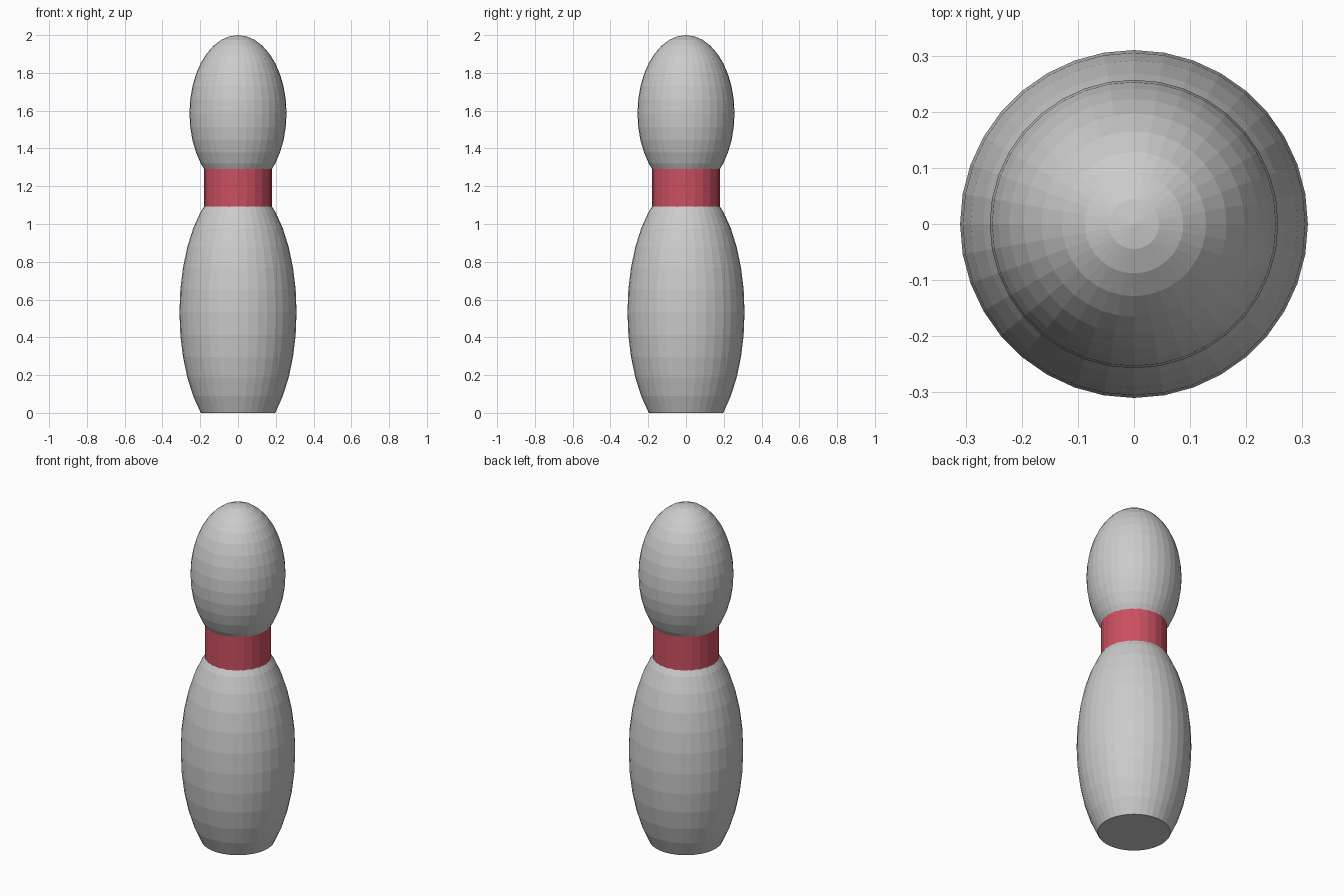
import bpy, bmesh
from mathutils import Matrix

if "Cube" in bpy.data.objects:
    bpy.data.objects.remove(bpy.data.objects["Cube"])


def finish(bm, name):
    mesh = bpy.data.meshes.new(name)
    bm.to_mesh(mesh)
    bm.free()
    obj = bpy.data.objects.new(name, mesh)
    bpy.context.collection.objects.link(obj)
    return obj


def ellipsoid(name, radius, half_height, z, cut_base=False):
    bm = bmesh.new()
    m = Matrix.Translation((0, 0, z)) @ Matrix.Diagonal((radius, radius, half_height, 1))
    bmesh.ops.create_uvsphere(bm, u_segments=36, v_segments=18, radius=1, matrix=m)
    if cut_base:
        # slice off everything under the floor and close the flat base
        geom = bm.verts[:] + bm.edges[:] + bm.faces[:]
        bmesh.ops.bisect_plane(bm, geom=geom, plane_co=(0, 0, 0),
                               plane_no=(0, 0, 1), clear_inner=True)
        rim = [e for e in bm.edges if e.is_boundary]
        bmesh.ops.contextual_create(bm, geom=rim)
        bmesh.ops.recalc_face_normals(bm, faces=bm.faces[:])
    return finish(bm, name)


# Belly and head
ellipsoid("body", 0.31, 0.69, 0.533, cut_base=True)
ellipsoid("head", 0.257, 0.414, 1.586)

# Red neck band, its ends buried in the belly and head
bm = bmesh.new()
bmesh.ops.create_cone(bm, cap_ends=True, segments=24, radius1=0.18, radius2=0.18,
                      depth=0.25, matrix=Matrix.Translation((0, 0, 1.19)))
band = finish(bm, "neck_band")
red = bpy.data.materials.new("band_red")
red.diffuse_color = (0.6, 0.08, 0.12, 1)
red.use_nodes = True
red.node_tree.nodes["Principled BSDF"].inputs["Base Color"].default_value = red.diffuse_color
band.data.materials.append(red)
